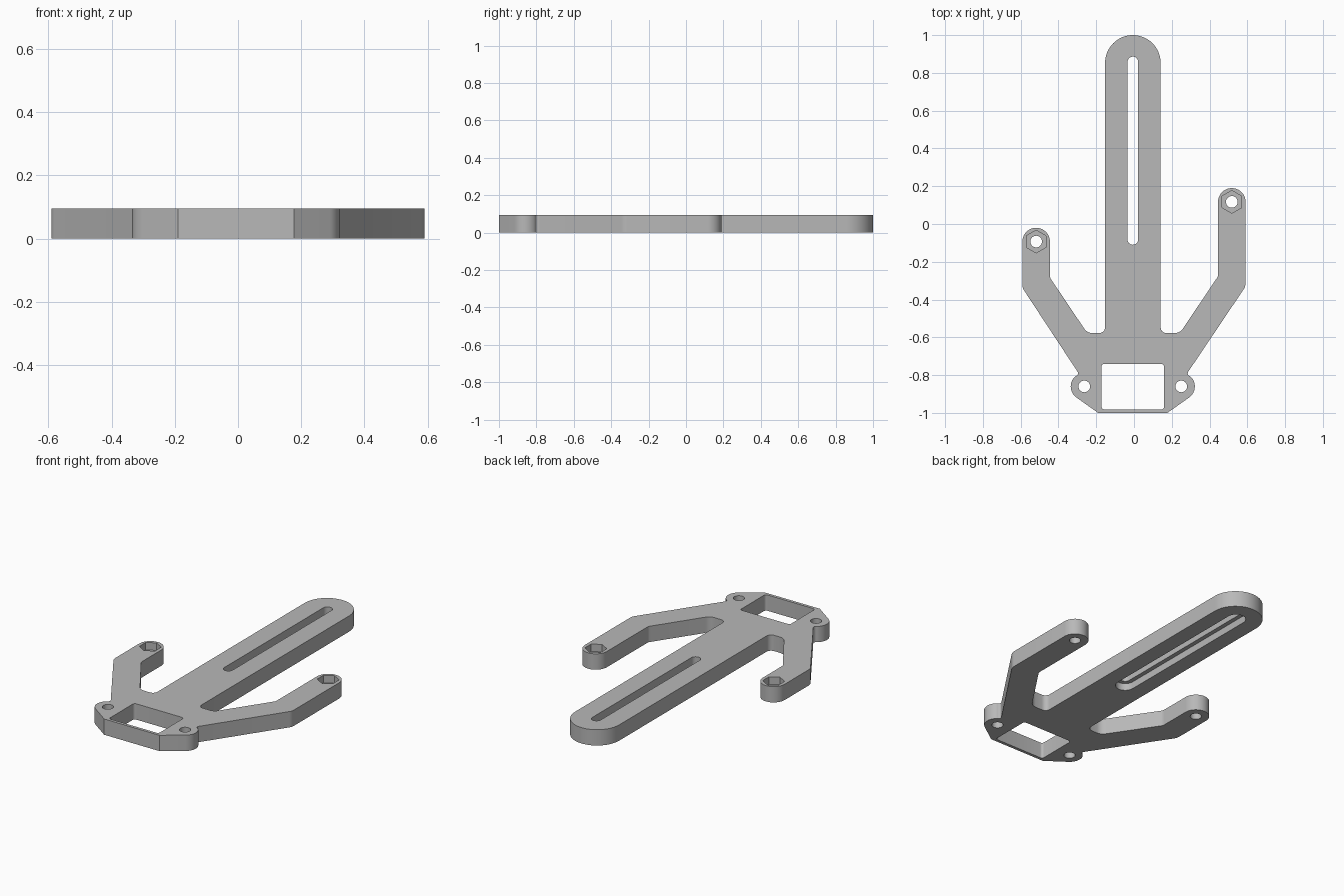
import bpy, bmesh
from math import radians, sin, cos, tan, pi
from mathutils import Vector

cube = bpy.data.objects.get("Cube")
if cube:
    bpy.data.objects.remove(cube, do_unlink=True)

THICK = 0.095
STEP = 0.042       # depth of the slot recess underneath
NUT_DEPTH = 0.045  # depth of the hexagonal nut pockets

grey = bpy.data.materials.new("mid grey")
grey.use_nodes = True
grey.diffuse_color = (0.48, 0.48, 0.48, 1)
grey.node_tree.nodes["Principled BSDF"].inputs["Base Color"].default_value = (0.48, 0.48, 0.48, 1)


def arc(cx, cy, r, start, end, n=20):
    """Points along a circular arc, angles in degrees."""
    step = (end - start) / n
    return [(cx + r * cos(radians(start + step * i)),
             cy + r * sin(radians(start + step * i))) for i in range(n + 1)]


def rounded(points, n=6):
    """Round each (x, y, radius) corner; plain (x, y) points stay as they are."""
    out = []
    for i, point in enumerate(points):
        p = Vector(point[:2])
        if len(point) == 2:
            out.append(p)
            continue
        a = (Vector(points[i - 1][:2]) - p).normalized()
        b = (Vector(points[(i + 1) % len(points)][:2]) - p).normalized()
        half = a.angle(b) / 2
        centre = p + (a + b).normalized() * point[2] / sin(half)
        u = p + a * point[2] / tan(half) - centre
        v = p + b * point[2] / tan(half) - centre
        turn = pi - 2 * half
        out += [centre + (u * sin(turn * (1 - k / n)) + v * sin(turn * k / n)) / sin(turn)
                for k in range(n + 1)]
    return out


def prism(name, points, z0, z1):
    """Extrude a closed outline from z0 to z1."""
    bm = bmesh.new()
    face = bm.faces.new([bm.verts.new((p[0], p[1], z0)) for p in points])
    new = bmesh.ops.extrude_face_region(bm, geom=[face])["geom"]
    bmesh.ops.translate(bm, vec=(0, 0, z1 - z0),
                        verts=[v for v in new if isinstance(v, bmesh.types.BMVert)])
    bmesh.ops.recalc_face_normals(bm, faces=bm.faces)
    mesh = bpy.data.meshes.new(name)
    bm.to_mesh(mesh)
    bm.free()
    mesh.materials.append(grey)
    obj = bpy.data.objects.new(name, mesh)
    bpy.context.collection.objects.link(obj)
    return obj


def slot(cx, y0, y1, r):
    return arc(cx, y1 - r, r, 0, 180, 16) + arc(cx, y0 + r, r, 180, 360, 16)


# Centres of the repeated features
MID = -0.006
ARM_R = 0.073
LEFT_TIP, RIGHT_TIP = (0.518, 0.117), (-0.518, -0.093)
LEFT_EAR, RIGHT_EAR = (0.25, -0.86), (-0.263, -0.86)
EAR_R = 0.072
SPINE_R = 0.147

# Plate outline, counter-clockwise from the front edge
outline = [(-0.19, -1.0), (0.177, -1.0)]
outline += arc(*LEFT_EAR, EAR_R, -56, 48)
outline += [(0.277, -0.797, 0.015), (0.591, -0.33, 0.06)]
outline += arc(*LEFT_TIP, ARM_R, 0, 180)
outline += [(0.445, -0.277, 0.03), (0.243, -0.577, 0.05),
            (MID + SPINE_R, -0.577, 0.03)]
outline += arc(MID, 1.0 - SPINE_R, SPINE_R, 0, 180, 32)
outline += [(MID - SPINE_R, -0.577, 0.03), (-0.248, -0.577, 0.05),
            (-0.445, -0.284, 0.03)]
outline += arc(*RIGHT_TIP, ARM_R, 0, 180)
outline += [(-0.591, -0.338, 0.06), (-0.289, -0.797, 0.015)]
outline += arc(*RIGHT_EAR, EAR_R, 132, 236)
plate = prism("bracket_plate", rounded(outline), 0, THICK)

# Cutters: front window, stepped slot, bolt holes and nut pockets
LOW, HIGH = -0.05, THICK + 0.05
window = rounded([(-0.172, -0.982, 0.015), (0.159, -0.982, 0.015),
                  (0.159, -0.74, 0.015), (-0.172, -0.74, 0.015)])
cutters = [
    prism("window_cutter", window, LOW, HIGH),
    prism("slot_cutter", slot(MID, -0.11, 0.886, 0.028), LOW, HIGH),
    prism("slot_recess_cutter", slot(MID, -0.135, 0.911, 0.053), LOW, STEP),
]
for centre in (LEFT_EAR, RIGHT_EAR, LEFT_TIP, RIGHT_TIP):
    cutters.append(prism("bolt_hole_cutter", arc(*centre, 0.031, 0, 345, 23), LOW, HIGH))
for centre in (LEFT_TIP, RIGHT_TIP):
    cutters.append(prism("nut_pocket_cutter", arc(*centre, 0.06, 30, 330, 5),
                         THICK - NUT_DEPTH, HIGH))

bpy.ops.object.select_all(action="DESELECT")
plate.select_set(True)
bpy.context.view_layer.objects.active = plate
for cutter in cutters:
    cutter.hide_render = True
    mod = plate.modifiers.new("cut", "BOOLEAN")
    mod.operation = "DIFFERENCE"
    mod.solver = "EXACT"
    mod.object = cutter
    bpy.ops.object.modifier_apply(modifier=mod.name)
    bpy.data.objects.remove(cutter, do_unlink=True)

bpy.ops.object.shade_smooth_by_angle(angle=radians(30))
